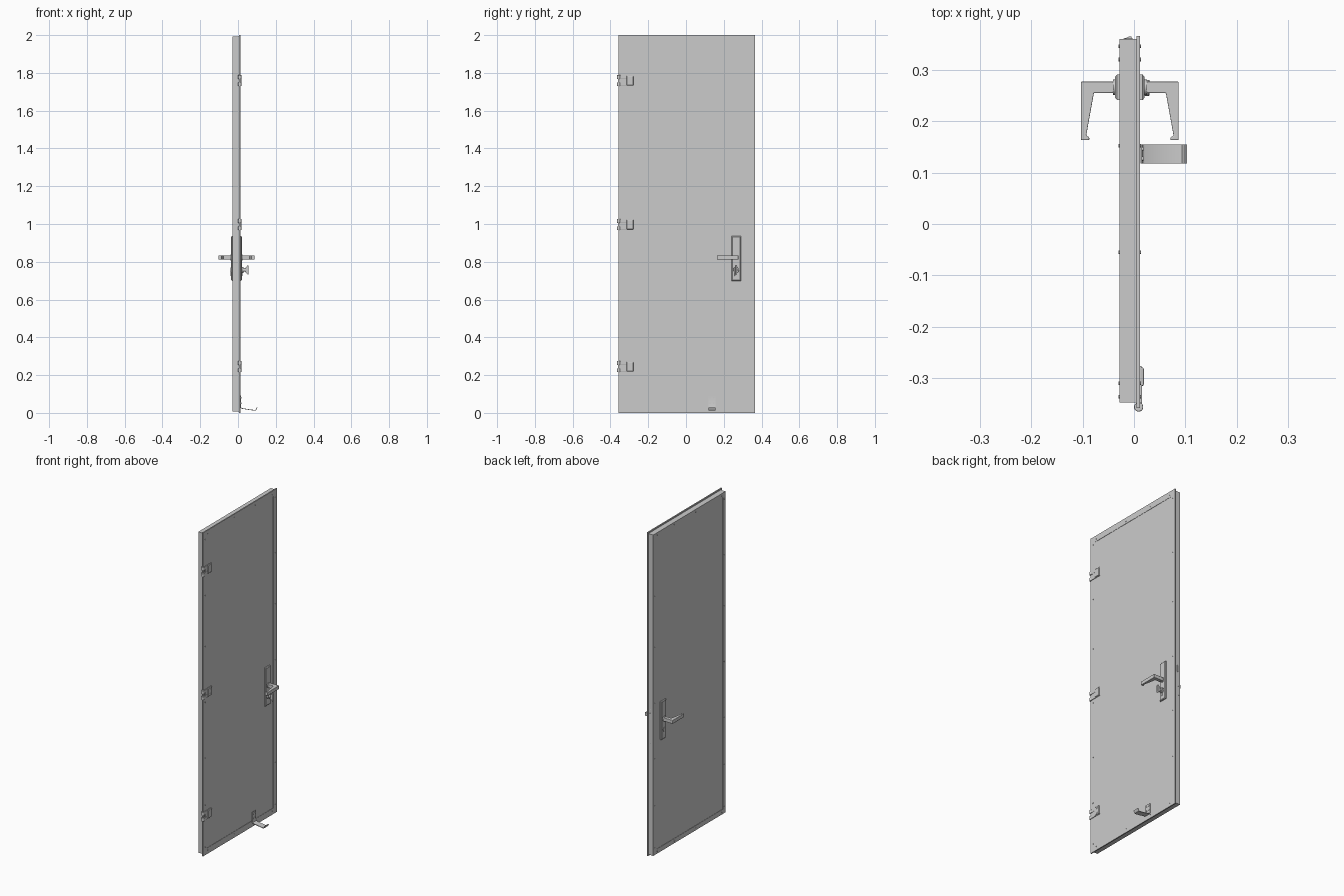
import bpy, bmesh
from math import cos, sin, pi
from mathutils import Vector

if "Cube" in bpy.data.objects:
    bpy.data.objects.remove(bpy.data.objects["Cube"])

MID = -0.008            # x of the door's middle plane
FACE = 0.02             # half thickness of the door


def finish(name, bm, bevel=0, smooth=False, segs=2):
    bmesh.ops.recalc_face_normals(bm, faces=bm.faces[:])
    me = bpy.data.meshes.new(name)
    bm.to_mesh(me)
    bm.free()
    ob = bpy.data.objects.new(name, me)
    bpy.context.collection.objects.link(ob)
    if bevel:
        m = ob.modifiers.new("bevel", 'BEVEL')
        m.width, m.segments, m.limit_method = bevel, segs, 'ANGLE'
    if smooth:
        bpy.ops.object.select_all(action='DESELECT')
        ob.select_set(True)
        bpy.context.view_layer.objects.active = ob
        bpy.ops.object.shade_smooth_by_angle(angle=0.6)
    return ob


def prism(name, pts, axis, lo, hi, bevel=0, smooth=False, segs=2):
    """Extrude a 2D outline along an axis (x: pts=y,z  y: pts=x,z  z: pts=x,y)."""
    bm = bmesh.new()

    def at(p, h):
        v = list(p)
        v.insert(axis, h)
        return bm.verts.new(v)
    a = [at(p, lo) for p in pts]
    b = [at(p, hi) for p in pts]
    bm.faces.new(a)
    bm.faces.new(b[::-1])
    for i in range(len(a)):
        j = (i + 1) % len(a)
        bm.faces.new((a[i], a[j], b[j], b[i]))
    return finish(name, bm, bevel, smooth, segs)


def box(name, x, y, z, bevel=0, segs=2):
    return prism(name, [(x[0], y[0]), (x[1], y[0]), (x[1], y[1]), (x[0], y[1])], 2, z[0], z[1], bevel, False, segs)


def disc(name, axis, c, r, lo, hi, n=24, bevel=0):
    pts = [(c[0] + r * cos(2 * pi * i / n), c[1] + r * sin(2 * pi * i / n)) for i in range(n)]
    return prism(name, pts, axis, lo, hi, bevel, True)


# Mitred frame: Z-shaped profile swept round the door, one bar per side
FLANGE = (-0.358, 0.366, 0.0, 2.0)
BODY = (-0.347, 0.360, 0.008, 1.992)
OPEN = (-0.320, 0.329, 0.037, 1.963)
profile = [(FLANGE, 0.005), (FLANGE, 0.012), (OPEN, 0.012), (OPEN, -0.028), (BODY, -0.028), (BODY, 0.005)]


def corners(r, x):
    return [(x, r[0], r[2]), (x, r[1], r[2]), (x, r[1], r[3]), (x, r[0], r[3])]


for k, side in enumerate(("bottom", "lock_side", "top", "hinge_side")):
    bm = bmesh.new()
    a = [bm.verts.new(corners(r, x)[k]) for r, x in profile]
    b = [bm.verts.new(corners(r, x)[(k + 1) % 4]) for r, x in profile]
    for i in range(6):
        j = (i + 1) % 6
        bm.faces.new((a[i], a[j], b[j], b[i]))
    bm.faces.new(a)
    bm.faces.new(b)
    finish("frame_" + side, bm)

# Door panel, slightly recessed in the frame
box("door_panel", (-0.0262, 0.0102), OPEN[:2], OPEN[2:])

# Frame screws on both faces
spots = [(y, z) for y in (-0.336, 0.346) for z in (0.05, 0.31, 0.6, 0.945, 1.29, 1.605, 1.95)]
spots += [(y, z) for z in (0.022, 1.978) for y in (-0.31, -0.055, 0.152, 0.32)]
for s in (-1, 1):
    for i, c in enumerate(spots):
        disc(f"screw_{s}_{i}", 0, c, 0.0035, MID + s * (FACE - 0.002), MID + s * (FACE + 0.002), 10)

# Hinges
for i, z in enumerate((0.245, 0.997, 1.759)):
    disc(f"hinge_pin_{i}", 2, (0.009, -0.356), 0.005, z - 0.026, z + 0.026, 16)
    for t in (-1, 1):
        disc(f"hinge_knuckle_{i}_{t}", 2, (0.009, -0.356), 0.009, z + t * 0.009, z + t * 0.029, 20, 0.001)
        box(f"hinge_arm_{i}_{t}", (0.011, 0.0155), (-0.354, -0.31),
            sorted((z + t * 0.009, z + t * 0.028)), 0.001)
    box(f"hinge_leaf_{i}", (0.011, 0.0145), (-0.340, -0.276), (z - 0.028, z + 0.028), 0.001)
    box(f"hinge_cover_{i}", (0.012, 0.019), (-0.315, -0.279), (z - 0.025, z + 0.025), 0.003, 3)
    for t in (-1, 1):
        disc(f"hinge_screw_{i}_{t}", 0, (-0.297, z + t * 0.014), 0.005, 0.018, 0.0198, 16)

# Lever handles and backplates, mirrored about the door's middle plane
lever = [(0.026, 0.277), (0.095, 0.277), (0.095, 0.163), (0.079, 0.163), (0.079, 0.169),
         (0.085, 0.172), (0.070, 0.255), (0.026, 0.255)]
for s, side in ((-1, "back"), (1, "front")):
    def X(d):
        return MID + s * d
    bm = bmesh.new()
    loops = [[bm.verts.new((X(d), 0.266 + a * (0.0245 - g), 0.8175 + b * (0.118 - g)))
              for a, b in ((-1, -1), (1, -1), (1, 1), (-1, 1))]
             for d, g in ((0.019, 0), (0.025, 0), (0.0285, 0.004))]
    for p, q in zip(loops, loops[1:]):
        for i in range(4):
            bm.faces.new((p[i], p[(i + 1) % 4], q[(i + 1) % 4], q[i]))
    bm.faces.new(loops[0])
    bm.faces.new(loops[-1])
    finish(f"handle_plate_{side}", bm)
    disc(f"handle_collar_{side}", 0, (0.266, 0.823), 0.015, X(0.027), X(0.033))
    prism(f"handle_lever_{side}", [(X(d), y) for d, y in lever], 2, 0.812, 0.834, 0.002, True, 3)
    # Lock cylinder: round core with a narrow tail below
    disc(f"lock_core_{side}", 0, (0.263, 0.757), 0.0125, X(0.027), X(0.031))
    box(f"lock_tail_{side}", sorted((X(0.027), X(0.0308))), (0.258, 0.268), (0.724, 0.752), 0.001)

# Thumb turn on the front side
disc("thumb_turn_rosette", 0, (0.265, 0.757), 0.0155, 0.02, 0.030, 32, 0.001)
disc("thumb_turn_stem", 0, (0.265, 0.757), 0.009, 0.028, 0.040)
prism("thumb_turn_grip", [(0.036, 0.748), (0.053, 0.731), (0.056, 0.735), (0.056, 0.779),
                          (0.053, 0.783), (0.036, 0.766)], 1, 0.260, 0.270, 0.0015, True)
# Key slot on the back side
box("key_slot", (-0.0398, -0.038), (0.2615, 0.2645), (0.749, 0.765))

# Lock edge: faceplate, latch and bolt
box("lock_faceplate", (-0.020, -0.002), (0.355, 0.3608), (0.70, 0.91), 0.0005)
prism("latch_bolt", [(-0.018, 0.356), (-0.005, 0.356), (-0.005, 0.365), (-0.009, 0.365), (-0.018, 0.361)],
      2, 0.845, 0.885)
box("dead_bolt", (-0.018, -0.005), (0.356, 0.362), (0.755, 0.79))

# Foot pull: bent strip near the bottom
path = [Vector(p) for p in ((0.014, 0.092), (0.014, 0.034), (0.016, 0.027), (0.022, 0.0235),
                            (0.055, 0.018), (0.088, 0.0135), (0.094, 0.015), (0.097, 0.019), (0.101, 0.029))]
left, right = [], []
for i, p in enumerate(path):
    d = (path[min(i + 1, len(path) - 1)] - path[max(i - 1, 0)]).normalized()
    n = Vector((-d.y, d.x)) * 0.0018
    left.append(tuple(p + n))
    right.append(tuple(p - n))
prism("foot_pull", left + right[::-1], 1, 0.118, 0.155, 0, True)
for y in (0.127, 0.146):
    for z in (0.052, 0.08):
        disc("foot_pull_screw", 0, (y, z), 0.004, 0.014, 0.0185, 16)
